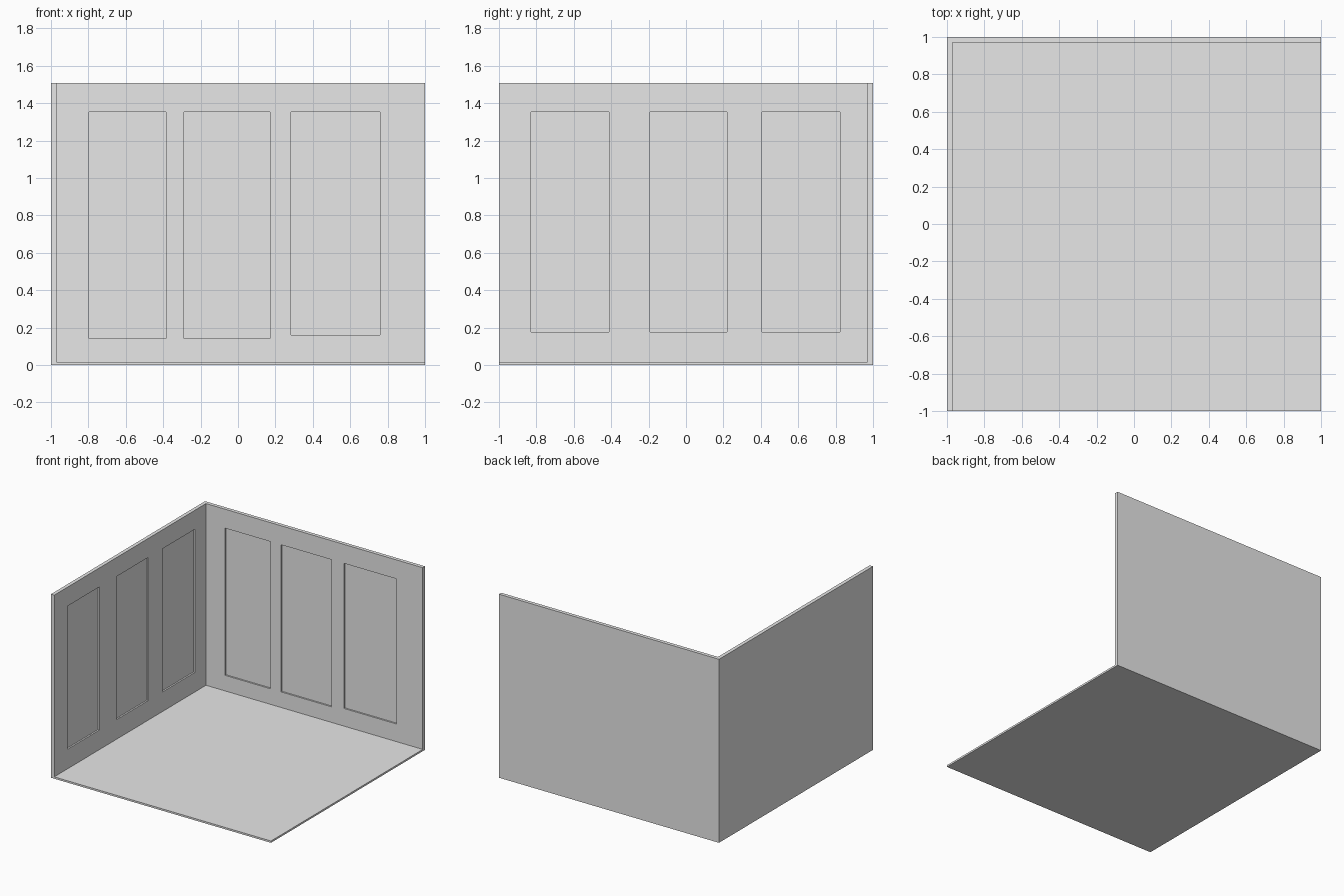
import bpy
import bmesh
from mathutils import Vector

cube = bpy.data.objects.get("Cube")
if cube:
    bpy.data.objects.remove(cube, do_unlink=True)

WALL, FLOOR, TOP, RECESS = 0.03, 0.015, 1.508, 0.013

# One plain grey for the whole room
grey = bpy.data.materials.new("light_grey")
grey.use_nodes = True
grey.diffuse_color = (0.8, 0.8, 0.8, 1)
grey.node_tree.nodes["Principled BSDF"].inputs["Base Color"].default_value = (0.8, 0.8, 0.8, 1)


def add_box(name, low, high):
    low, high = Vector(low), Vector(high)
    bm = bmesh.new()
    bmesh.ops.create_cube(bm, size=1)
    for v in bm.verts:
        v.co = (low + high) / 2 + v.co * (high - low)
    mesh = bpy.data.meshes.new(name)
    bm.to_mesh(mesh)
    bm.free()
    mesh.materials.append(grey)
    ob = bpy.data.objects.new(name, mesh)
    bpy.context.collection.objects.link(ob)
    return ob


def cut(ob, cutter):
    cutter.hide_render = True
    cutter.hide_set(True)
    cutter.display_type = 'WIRE'
    mod = ob.modifiers.new(cutter.name, 'BOOLEAN')
    mod.operation = 'DIFFERENCE'
    mod.solver = 'EXACT'
    mod.object = cutter


def bake(ob):
    # Apply the cuts, then drop the cutters
    cutters = [m.object for m in ob.modifiers]
    deps = bpy.context.evaluated_depsgraph_get()
    mesh = bpy.data.meshes.new_from_object(ob.evaluated_get(deps))
    ob.modifiers.clear()
    ob.data = mesh
    for c in cutters:
        bpy.data.objects.remove(c, do_unlink=True)


# Floor and the two walls, meeting at the back corner
add_box("floor", (-1 + WALL, -1, 0), (1, 1 - WALL, FLOOR))
back_wall = add_box("back_wall", (-1, 1 - WALL, 0), (1, 1, TOP))
side_wall = add_box("side_wall", (-1, -1, 0), (-1 + WALL, 1 - WALL, TOP))

# Shallow recessed panels: start, end, bottom
PANEL_TOP = 1.352
back_panels = [(-0.797, -0.385, 0.143), (-0.289, 0.171, 0.143), (0.283, 0.76, 0.16)]
side_panels = [(-0.829, -0.412, 0.176), (-0.193, 0.22, 0.176), (0.406, 0.824, 0.176)]

face = 1 - WALL
for a, b, z in back_panels:
    cut(back_wall, add_box("back_panel_cutter", (a, face - 0.1, z), (b, face + RECESS, PANEL_TOP)))
for a, b, z in side_panels:
    cut(side_wall, add_box("side_panel_cutter", (-face - RECESS, a, z), (-face + 0.1, b, PANEL_TOP)))

bpy.context.view_layer.update()
bake(back_wall)
bake(side_wall)
